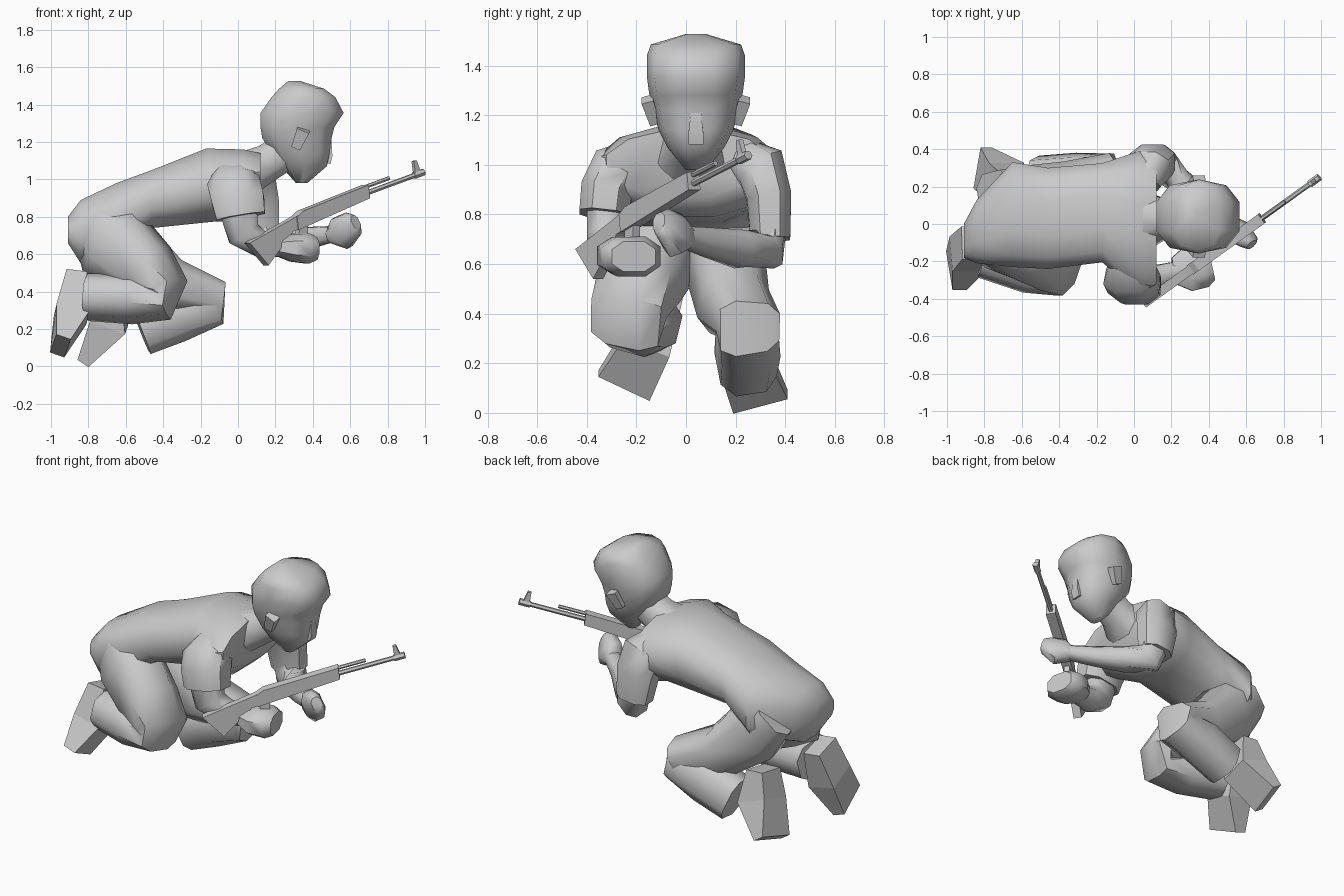
import bpy, bmesh, math
from mathutils import Vector, Matrix


def finish(name, bm, angle=50):
    bmesh.ops.recalc_face_normals(bm, faces=bm.faces)
    me = bpy.data.meshes.new(name)
    bm.to_mesh(me)
    bm.free()
    ob = bpy.data.objects.new(name, me)
    bpy.context.collection.objects.link(ob)
    bpy.ops.object.select_all(action='DESELECT')
    ob.select_set(True)
    bpy.context.view_layer.objects.active = ob
    if angle:
        bpy.ops.object.shade_smooth_by_angle(angle=math.radians(angle))
    return ob


def bridge(bm, rings):
    n = len(rings[0])
    for a, b in zip(rings, rings[1:]):
        for i in range(n):
            j = (i + 1) % n
            bm.faces.new((a[i], a[j], b[j], b[i]))
    bm.faces.new(rings[0])
    bm.faces.new(rings[-1])


def outline(n, power):
    """Unit rounded-square section with n sides."""
    pts = []
    for i in range(n):
        a = 2 * math.pi * (i + 0.5) / n
        c, s = math.cos(a), math.sin(a)
        pts.append((math.copysign(abs(c) ** power, c), math.copysign(abs(s) ** power, s)))
    m = max(p[0] for p in pts)
    return [(x / m, y / m) for x, y in pts]


def limb(name, path, n=8, power=0.8, angle=50, roll=0.0):
    """Loft sections (x, y, z, half width near y, half depth) along a path."""
    bm = bmesh.new()
    c = [Vector(p[:3]) for p in path]
    rings = []
    for i, p in enumerate(path):
        t = (c[min(i + 1, len(c) - 1)] - c[max(i - 1, 0)]).normalized()
        u = Vector((0, 1, 0))
        u = (u - t * u.dot(t)).normalized()
        u = Matrix.Rotation(roll, 3, t) @ u
        v = t.cross(u)
        rings.append([bm.verts.new(c[i] + u * a * p[3] + v * b * p[4]) for a, b in outline(n, power)])
    bridge(bm, rings)
    return finish(name, bm, angle)


def stack(name, levels, y0, n=10):
    """Loft horizontal sections (z, x min, x max, half width)."""
    bm = bmesh.new()
    rings = []
    for z, x0, x1, w in levels:
        rings.append([bm.verts.new(((x0 + x1) / 2 + (x1 - x0) / 2 * a, y0 + w * b, z))
                      for a, b in outline(n, 0.8)])
    bridge(bm, rings)
    return finish(name, bm)


# Torso with upright sections (x, centre y, bottom z, top z, half width, roundness)
bm = bmesh.new()
rings = []
for x, y, z0, z1, w, p in [(-0.91, -0.09, 0.66, 0.80, 0.09, 0.8), (-0.84, -0.04, 0.55, 0.89, 0.17, 0.8),
                           (-0.65, 0.05, 0.58, 0.98, 0.28, 0.8), (-0.46, 0.03, 0.74, 1.05, 0.27, 0.8),
                           (-0.17, 0.06, 0.77, 1.165, 0.265, 0.8), (0.03, 0.01, 0.79, 1.16, 0.38, 1.0),
                           (0.12, 0.01, 0.87, 1.14, 0.33, 1.0)]:
    rings.append([bm.verts.new((x, y + w * a, (z0 + z1) / 2 + (z1 - z0) / 2 * b))
                  for a, b in outline(12, p)])
bridge(bm, rings)
finish("torso", bm)

# Neck and head
limb("neck", [(0.04, 0.02, 1.03, 0.16, 0.12), (0.16, 0.03, 1.09, 0.10, 0.10), (0.30, 0.04, 1.18, 0.09, 0.10)])
stack("head", [(0.98, 0.31, 0.37, 0.04), (1.07, 0.23, 0.475, 0.11), (1.14, 0.18, 0.49, 0.145),
               (1.22, 0.13, 0.50, 0.165), (1.28, 0.12, 0.515, 0.18), (1.355, 0.12, 0.565, 0.19),
               (1.44, 0.18, 0.52, 0.19), (1.485, 0.22, 0.46, 0.175), (1.527, 0.27, 0.33, 0.04)], 0.04)
limb("nose", [(0.485, 0.04, 1.26, 0.015, 0.01), (0.475, 0.04, 1.13, 0.03, 0.03), (0.465, 0.04, 1.09, 0.03, 0.03)], 4, 0.8, 50)
for side in (-1, 1):
    y = 0.04 + side * 0.175
    limb("ear", [(0.35, y + side * 0.02, 1.265, 0.025, 0.035), (0.31, y - side * 0.01, 1.17, 0.02, 0.025)], 4, 0.8, 0)

# Right leg, folded under the body
limb("right_leg", [(-0.76, -0.08, 0.78, 0.13, 0.13), (-0.67, -0.11, 0.66, 0.16, 0.21),
                   (-0.48, -0.19, 0.51, 0.16, 0.16), (-0.37, -0.23, 0.42, 0.15, 0.09),
                   (-0.39, -0.24, 0.33, 0.14, 0.07), (-0.56, -0.21, 0.36, 0.15, 0.12),
                   (-0.80, -0.15, 0.37, 0.13, 0.115)], roll=0.25)
limb("right_foot", [(-0.865, -0.10, 0.49, 0.09, 0.055), (-0.89, -0.16, 0.28, 0.10, 0.09),
                    (-0.95, -0.25, 0.11, 0.115, 0.04)], 4, 0.8, 0)

# Left leg, knee further forward
limb("left_leg", [(-0.74, 0.14, 0.76, 0.14, 0.13), (-0.60, 0.155, 0.62, 0.145, 0.18),
                  (-0.38, 0.19, 0.44, 0.135, 0.14), (-0.12, 0.25, 0.365, 0.125, 0.09),
                  (-0.115, 0.25, 0.31, 0.12, 0.08), (-0.32, 0.25, 0.275, 0.12, 0.135),
                  (-0.52, 0.24, 0.195, 0.115, 0.13)], 8, 0.7, roll=-0.18)
limb("left_foot", [(-0.68, 0.20, 0.41, 0.09, 0.055), (-0.69, 0.23, 0.23, 0.10, 0.10),
                   (-0.81, 0.30, 0.045, 0.115, 0.035)], 4, 0.8, 0)

# Short sleeves
limb("right_sleeve", [(-0.03, -0.20, 1.02, 0.08, 0.10), (-0.02, -0.28, 0.97, 0.11, 0.14),
                      (0.00, -0.32, 0.89, 0.105, 0.14), (0.015, -0.33, 0.80, 0.10, 0.13)])
limb("left_sleeve", [(0.05, 0.22, 1.02, 0.08, 0.09), (0.08, 0.30, 0.98, 0.105, 0.12),
                     (0.10, 0.335, 0.87, 0.09, 0.12), (0.12, 0.34, 0.70, 0.08, 0.10)])

# Bare arms
limb("right_arm", [(0.00, -0.32, 0.84, 0.08, 0.10), (0.03, -0.32, 0.71, 0.08, 0.09),
                   (0.12, -0.29, 0.655, 0.07, 0.07), (0.26, -0.25, 0.64, 0.055, 0.05)])
limb("left_arm", [(0.11, 0.34, 0.80, 0.07, 0.09), (0.15, 0.32, 0.66, 0.08, 0.09),
                  (0.25, 0.22, 0.66, 0.07, 0.075), (0.40, 0.08, 0.69, 0.055, 0.055), (0.52, -0.01, 0.71, 0.045, 0.04)])

# Hands
limb("right_hand", [(0.21, -0.25, 0.64, 0.07, 0.05), (0.29, -0.24, 0.635, 0.12, 0.075),
                    (0.37, -0.22, 0.63, 0.12, 0.08), (0.415, -0.21, 0.63, 0.09, 0.06)])
limb("left_hand", [(0.50, 0.00, 0.70, 0.05, 0.04), (0.555, -0.04, 0.715, 0.06, 0.09),
                   (0.61, -0.09, 0.76, 0.04, 0.07), (0.63, -0.11, 0.77, 0.03, 0.04)])

# Rifle frame: local x along the barrel, z up
d = Vector((0.777, 0.559, 0.287)).normalized()
up = (Vector((0, 0, 1)) - d * d.z).normalized()
rifle = Matrix((d, up.cross(d), up)).transposed().to_4x4()
rifle.translation = (0.10, -0.39, 0.71)


def plate(name, pts, w):
    """Extrude a side profile (along, height) to width w on the rifle."""
    bm = bmesh.new()
    bridge(bm, [[bm.verts.new(rifle @ Vector((s, y, h))) for s, h in pts] for y in (-w / 2, w / 2)])
    finish(name, bm, 0)


def rod(name, s0, s1, h, r):
    bm = bmesh.new()
    bmesh.ops.create_cone(bm, cap_ends=True, segments=6, radius1=r, radius2=r, depth=s1 - s0,
                          matrix=rifle @ Matrix.Translation(((s0 + s1) / 2, 0, h)) @ Matrix.Rotation(math.pi / 2, 4, 'Y'))
    finish(name, bm, 0)


plate("rifle_stock", [(-0.074, -0.03), (0.01, -0.18), (0.215, -0.054), (0.30, -0.05), (0.30, 0.025), (0.235, 0.013)], 0.05)
plate("rifle_body", [(0.26, 0.015), (0.25, -0.055), (0.75, -0.027), (0.76, 0.044), (0.306, 0.034)], 0.06)
plate("trigger_grip", [(0.27, -0.04), (0.33, -0.04), (0.29, -0.15), (0.23, -0.14)], 0.035)
rod("barrel", 0.74, 1.10, 0.0, 0.014)
rod("muzzle", 1.08, 1.146, 0.0, 0.02)
rod("gas_tube", 0.74, 0.92, 0.034, 0.011)
plate("front_sight", [(1.085, 0.0), (1.125, 0.0), (1.115, 0.075), (1.095, 0.075)], 0.022)
